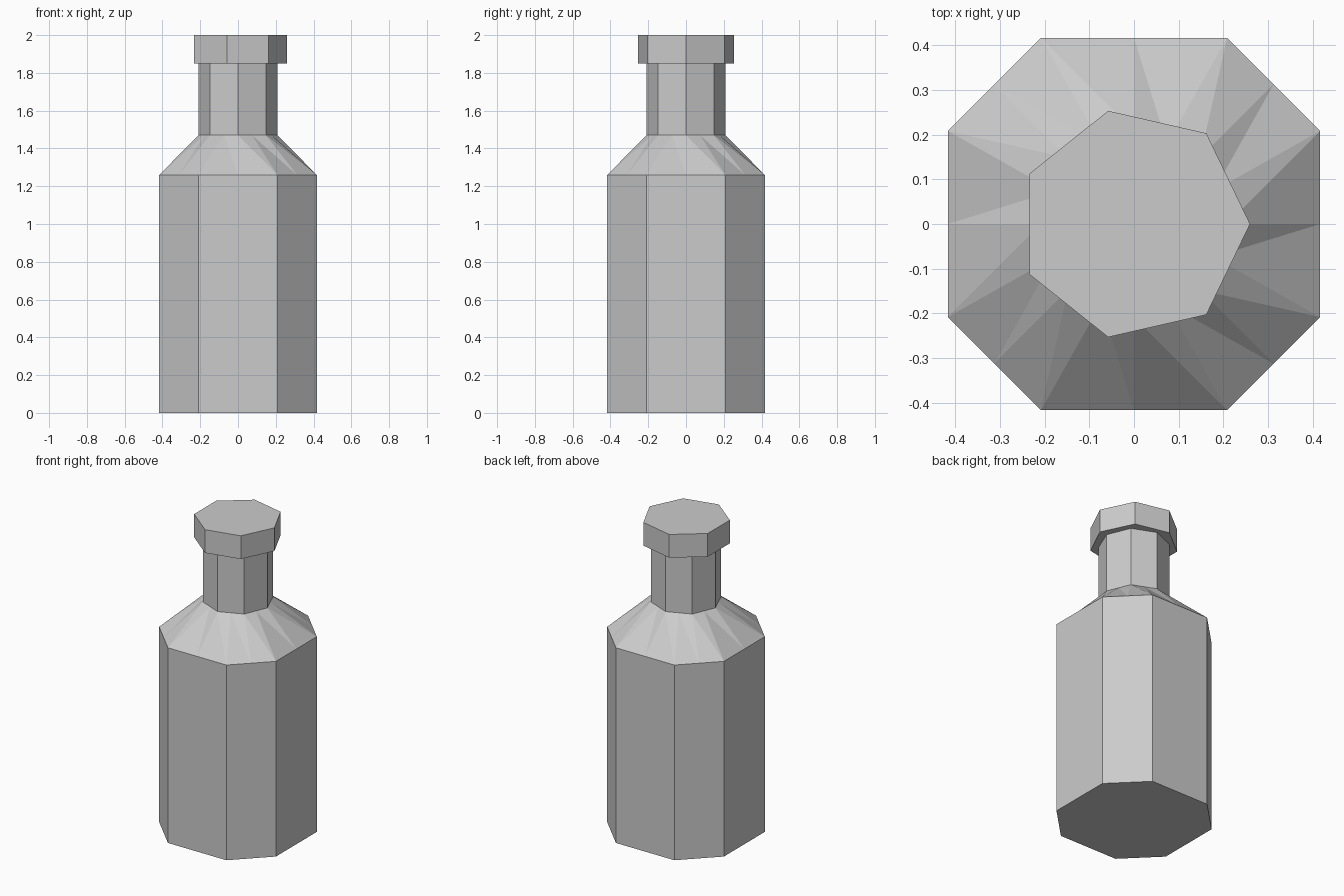
import bpy, bmesh
from math import cos, sin, tau

if "Cube" in bpy.data.objects:
    bpy.data.objects.remove(bpy.data.objects["Cube"])


def make_object(name, rings, triangulate=False, cap_bottom=True, cap_top=True):
    """Loft a list of equal-length rings of points into one flat-shaded mesh."""
    bm = bmesh.new()
    loops = [[bm.verts.new(p) for p in ring] for ring in rings]
    n = len(rings[0])
    for lo, hi in zip(loops, loops[1:]):
        for i in range(n):
            j = (i + 1) % n
            if triangulate:
                bm.faces.new((lo[i], lo[j], hi[i]))
                bm.faces.new((lo[j], hi[j], hi[i]))
            else:
                bm.faces.new((lo[i], lo[j], hi[j], hi[i]))
    if cap_bottom:
        bm.faces.new(loops[0][::-1])
    if cap_top:
        bm.faces.new(loops[-1])
    mesh = bpy.data.meshes.new(name)
    bm.to_mesh(mesh)
    bm.free()
    obj = bpy.data.objects.new(name, mesh)
    bpy.context.collection.objects.link(obj)
    return obj


def polygon(sides, radius, z):
    return [(radius * cos(tau * i / sides), radius * sin(tau * i / sides), z)
            for i in range(sides)]


def chamfered_square(half, z):
    h, c = half, half / 2
    xy = [(h, -c), (h, c), (c, h), (-c, h), (-h, c), (-h, -c), (-c, -h), (c, -h)]
    return [(x, y, z) for x, y in xy]


def with_midpoints(ring):
    """Insert the middle of each edge between its corners."""
    out = []
    for a, b in zip(ring, ring[1:] + ring[:1]):
        out += [a, tuple((p + q) / 2 for p, q in zip(a, b))]
    return out


HALF, NECK_R, CAP_R = 0.417, 0.209, 0.26
SHOULDER_Z, NECK_Z, CAP_Z, TOP_Z = 1.26, 1.47, 1.85, 2.0

# Body: square with wide cut corners
make_object("body", [chamfered_square(HALF, 0), chamfered_square(HALF, SHOULDER_Z)],
            cap_top=False)

# Shoulder: faceted blend from the body outline to the octagonal neck
lower = with_midpoints(chamfered_square(HALF, SHOULDER_Z))
lower = lower[1:] + lower[:1]          # start on the +x axis, like the neck
upper = with_midpoints(polygon(8, NECK_R, NECK_Z))
make_object("shoulder", [lower, upper], triangulate=True,
            cap_bottom=False, cap_top=False)

# Neck: octagonal tube
make_object("neck", [polygon(8, NECK_R, NECK_Z), polygon(8, NECK_R, CAP_Z)],
            cap_bottom=False, cap_top=False)

# Cap: seven-sided stopper
make_object("cap", [polygon(7, CAP_R, CAP_Z), polygon(7, CAP_R, TOP_Z)])
